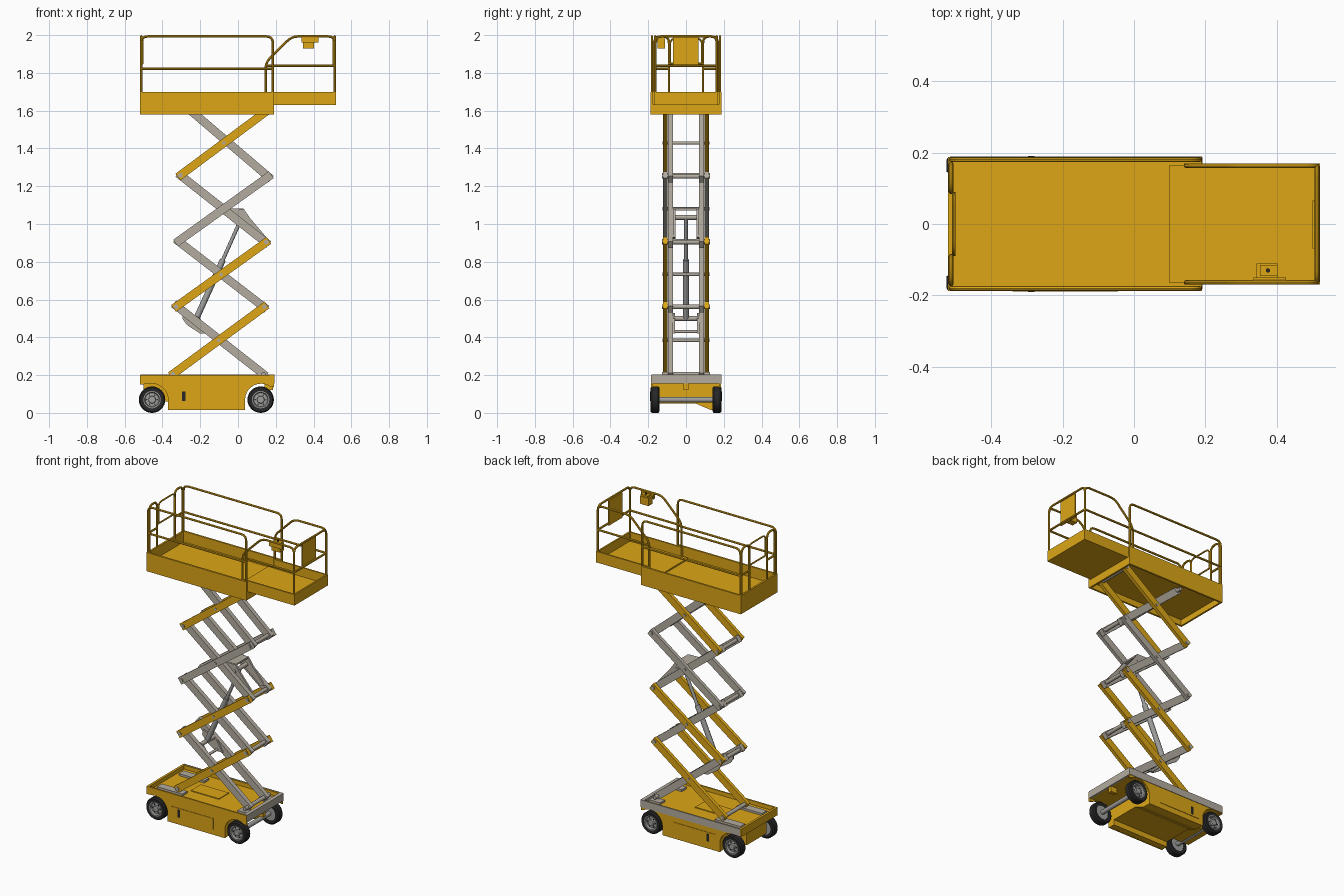
import bpy, bmesh
from math import sin, cos, pi, radians, atan2
from mathutils import Vector, Matrix

if "Cube" in bpy.data.objects:
    bpy.data.objects.remove(bpy.data.objects["Cube"])


def material(name, rgb):
    m = bpy.data.materials.new(name)
    m.diffuse_color = (*rgb, 1)
    m.use_nodes = True
    m.node_tree.nodes["Principled BSDF"].inputs["Base Color"].default_value = m.diffuse_color
    return m


YELLOW = material("yellow_paint", (0.72, 0.38, 0.008))
GREY = material("grey_paint", (0.45, 0.41, 0.35))
DARK = material("tyre_rubber", (0.02, 0.02, 0.022))
STEEL = material("steel", (0.35, 0.35, 0.34))


def finish(name, bm, mat, smooth=False):
    bmesh.ops.recalc_face_normals(bm, faces=bm.faces)
    me = bpy.data.meshes.new(name)
    bm.to_mesh(me)
    bm.free()
    ob = bpy.data.objects.new(name, me)
    bpy.context.collection.objects.link(ob)
    me.materials.append(mat)
    if smooth:
        shade(ob)
    return ob


def shade(ob):
    bpy.ops.object.select_all(action='DESELECT')
    ob.select_set(True)
    bpy.context.view_layer.objects.active = ob
    bpy.ops.object.shade_smooth_by_angle(angle=radians(35))


def boxes(name, mat, *ranges):
    bm = bmesh.new()
    for x0, x1, y0, y1, z0, z1 in ranges:
        c = Vector(((x0 + x1) / 2, (y0 + y1) / 2, (z0 + z1) / 2))
        bmesh.ops.create_cube(bm, size=1, matrix=Matrix.Translation(c) @ Matrix.Diagonal((x1 - x0, y1 - y0, z1 - z0, 1)))
    return finish(name, bm, mat)


def prism(name, mat, pts, axis, *spans):
    # extrudes an outline: axis 'y' takes (x, z) points, axis 'x' takes (y, z)
    bm = bmesh.new()
    for a, b in spans:
        put = (lambda p, d: (p[0], d, p[1])) if axis == 'y' else (lambda p, d: (d, p[0], p[1]))
        f = bm.faces.new([bm.verts.new(put(p, a)) for p in pts])
        g = bmesh.ops.extrude_face_region(bm, geom=[f])
        move = Vector(put((0, 0), b - a))
        bmesh.ops.translate(bm, vec=move, verts=[v for v in g['geom'] if isinstance(v, bmesh.types.BMVert)])
        if f.is_valid is False or all(f not in e.link_faces for e in f.edges):
            bm.faces.new([bm.verts.new(put(p, a)) for p in pts])
    return finish(name, bm, mat)


def rods(name, mat, *items, seg=16):
    bm = bmesh.new()
    for p, q, r in items:
        p, q = Vector(p), Vector(q)
        rot = (q - p).to_track_quat('Z', 'Y').to_matrix().to_4x4()
        bmesh.ops.create_cone(bm, cap_ends=True, segments=seg, radius1=r, radius2=r,
                              depth=(q - p).length, matrix=Matrix.Translation((p + q) / 2) @ rot)
    return finish(name, bm, mat, True)


def rails(name, paths, r=0.0065, bend=0.035):
    # bent tube: interior corners of each path are rounded
    cu = bpy.data.curves.new(name, 'CURVE')
    cu.dimensions, cu.bevel_depth, cu.bevel_resolution, cu.use_fill_caps = '3D', r, 2, True
    for path in paths:
        P = [Vector(p) for p in path]
        out = [P[0]]
        for a, b, c in zip(P, P[1:], P[2:]):
            s, e = b + (a - b).normalized() * bend, b + (c - b).normalized() * bend
            out += [s * (1 - t) ** 2 + b * 2 * t * (1 - t) + e * t * t for t in (i / 6 for i in range(7))]
        out.append(P[-1])
        sp = cu.splines.new('POLY')
        sp.points.add(len(out) - 1)
        for pt, v in zip(sp.points, out):
            pt.co = (*v, 1)
    ob = bpy.data.objects.new(name, cu)
    bpy.context.collection.objects.link(ob)
    cu.materials.append(YELLOW)
    bpy.ops.object.select_all(action='DESELECT')
    ob.select_set(True)
    bpy.context.view_layer.objects.active = ob
    bpy.ops.object.convert(target='MESH')
    shade(bpy.context.object)


def lathe(name, mat, prof, centre, side):
    # spins a (radius, outward y) outline about the wheel axis
    bm = bmesh.new()
    vs = [bm.verts.new((r, side * y, 0)) for r, y in prof]
    es = [bm.edges.new(e) for e in zip(vs, vs[1:])]
    bmesh.ops.spin(bm, geom=vs + es, cent=(0, 0, 0), axis=(0, 1, 0), angle=2 * pi, steps=32, use_duplicate=False)
    bmesh.ops.remove_doubles(bm, verts=bm.verts, dist=1e-5)
    bmesh.ops.translate(bm, vec=centre, verts=bm.verts)
    finish(name, bm, mat, True)


# wheels
WX = (-0.455, 0.12)
for x in WX:
    for s in (-1, 1):
        c = (x, 0, 0.07)
        lathe("tyre", DARK, [(0.045, 0.142), (0.062, 0.14), (0.07, 0.147), (0.07, 0.18), (0.064, 0.188), (0.045, 0.186)], c, s)
        lathe("wheel_rim", STEEL, [(0, 0.145), (0.045, 0.145), (0.046, 0.187), (0.04, 0.187), (0.036, 0.174), (0.02, 0.176),
                                   (0.018, 0.187), (0, 0.188)], c, s)
        rods("wheel_bolts", DARK, *[((x + 0.028 * cos(a), s * 0.172, 0.07 + 0.028 * sin(a)), (x + 0.028 * cos(a), s * 0.179, 0.07 + 0.028 * sin(a)), 0.004)
                                    for a in (i * pi / 3 for i in range(6))], seg=6)
rods("axles", STEEL, *[((x, -0.15, 0.07), (x, 0.15, 0.07), 0.014) for x in WX])


# chassis side plates with wheel arches
def arch(cx, a0, a1):
    return [(cx + 0.085 * cos(radians(a0 + (a1 - a0) * i / 8)), 0.07 + 0.085 * sin(radians(a0 + (a1 - a0) * i / 8))) for i in range(9)]


side = [(-0.52, 0.2), (0.19, 0.2), (0.19, 0.135)] + arch(0.122, 55, 180) + [(0.037, 0.015), (-0.37, 0.015)] + arch(-0.455, 0, 100) + [(-0.52, 0.15)]
prism("chassis_sides", YELLOW, side, 'y', (-0.186, -0.176), (0.176, 0.186))
prism("chassis_body", YELLOW, [(-0.178, 0.17), (-0.178, 0.016), (-0.14, 0.016), (-0.14, 0.05), (0.05, 0.05), (0.13, 0.016), (0.178, 0.016), (0.178, 0.17)],
      'x', (-0.369, 0.036))
boxes("chassis_deck", YELLOW, (-0.515, 0.18, -0.178, 0.178, 0.155, 0.175), (-0.52, -0.505, -0.18, 0.18, 0.15, 0.2),
      (-0.5, -0.36, -0.1, 0.1, 0.06, 0.16), (-0.3, -0.1, -0.05, 0.05, 0.17, 0.18))
boxes("chassis_end_beam", GREY, (0.168, 0.192, -0.182, 0.188, 0.155, 0.202), (-0.515, 0.19, 0.183, 0.189, 0.155, 0.202))
boxes("towing_lug", YELLOW, (0.14, 0.185, -0.012, 0.012, 0.12, 0.16))
boxes("arm_guides", GREY, *[(x0, x1, s * 0.11 - 0.025, s * 0.11 + 0.025, 0.172, 0.188) for s in (-1, 1) for x0, x1 in ((-0.48, -0.3), (0.09, 0.17))])
for s in (-1, 1):
    y = s * 0.187
    boxes("service_door", YELLOW, (-0.34, -0.045, y - 0.002, y + 0.002, 0.05, 0.12))
    boxes("door_latch", DARK, (-0.297, -0.278, s * 0.188 - 0.002, s * 0.188 + 0.002, 0.062, 0.112))

# scissor stack: (start, end) of outer rising arms and inner falling arms
RISING = [((-0.345, 0.205), (0.14, 0.562)), ((-0.328, 0.562), (0.15, 0.904)), ((-0.317, 0.908), (0.163, 1.252)), ((-0.305, 1.258), (0.155, 1.6))]
FALLING = [((-0.328, 0.568), (0.135, 0.205)), ((-0.317, 0.91), (0.14, 0.558)), ((-0.305, 1.258), (0.15, 0.9)), ((-0.25, 1.6), (0.163, 1.248))]


def arms(name, mat, p, q, y0, y1):
    d = (Vector(q) - Vector(p)).normalized()
    n = Vector((-d.y, d.x)) * 0.022
    a, b = Vector(p) - d * 0.016, Vector(q) + d * 0.016
    prism(name, mat, [a + n, a - n, b - n, b + n], 'y', (-y1, -y0), (y0, y1))


for i, (p, q) in enumerate(RISING):
    arms("outer_scissor_arm", GREY if i == 2 else YELLOW, p, q, 0.099, 0.121)
for p, q in FALLING:
    arms("inner_scissor_arm", GREY, p, q, 0.068, 0.096)

# pivot pins and cross tubes
rods("centre_pivots", GREY, *[(((p[0] + q[0]) / 2, -0.125, (p[1] + q[1]) / 2), ((p[0] + q[0]) / 2, 0.125, (p[1] + q[1]) / 2), 0.009) for p, q in RISING])
rods("end_cross_tubes", GREY, *[((p[0], -0.126, p[1]), (p[0], 0.126, p[1]), 0.012)
                                for p in [a[1] for a in RISING] + [a[0] for a in RISING] + [FALLING[3][0], FALLING[0][1]]])

# lift cylinder and its brackets
rods("lift_cylinder", STEEL, ((-0.22, 0, 0.5), (-0.08, 0, 0.81), 0.016), ((-0.08, 0, 0.81), (0.02, 0, 1.035), 0.01))
rods("cylinder_pins", GREY, ((-0.22, -0.07, 0.5), (-0.22, 0.07, 0.5), 0.013), ((0.02, -0.07, 1.035), (0.02, 0.07, 1.035), 0.013),
     ((-0.19, -0.07, 0.43), (-0.19, 0.07, 0.43), 0.008))
prism("lower_bracket", GREY, [(-0.29, 0.53), (-0.295, 0.5), (-0.27, 0.465), (-0.2, 0.42), (-0.15, 0.42), (-0.2, 0.5)], 'y', (-0.068, -0.058), (0.058, 0.068))
prism("upper_bracket", GREY, [(-0.06, 1.07), (-0.04, 1.082), (0.03, 1.08), (0.065, 1.03), (0.15, 0.93), (0.12, 0.92)], 'y', (-0.068, -0.055), (0.055, 0.068))
boxes("upper_bracket_plate", GREY, (-0.05, 0.03, -0.06, 0.06, 1.072, 1.082))

# platform floors and toe boards
boxes("main_platform", YELLOW, (-0.515, 0.185, -0.18, 0.18, 1.618, 1.632), (-0.52, 0.19, -0.187, -0.175, 1.58, 1.7), (-0.52, 0.19, 0.175, 0.187, 1.58, 1.7),
      (-0.52, -0.508, -0.187, 0.187, 1.58, 1.7), (0.178, 0.19, -0.187, 0.187, 1.58, 1.632))
boxes("extension_platform", YELLOW, (0.1, 0.515, -0.165, 0.165, 1.63, 1.642), (0.14, 0.52, -0.17, -0.16, 1.63, 1.7),
      (0.14, 0.52, 0.16, 0.17, 1.63, 1.7), (0.51, 0.52, -0.17, 0.17, 1.63, 1.7))

# guard rails
T = 1.993
for y in (-0.18, 0.18):
    rails("main_side_rail", [[(-0.512, y, 1.68), (-0.512, y, T), (0.184, y, T), (0.184, y, 1.68)], [(-0.512, y, 1.822), (0.184, y, 1.822)]])
for y in (-0.163, 0.163):
    rails("extension_side_rail", [[(0.146, y, 1.64), (0.146, y, 1.855), (0.285, y, T), (0.512, y, T), (0.512, y, 1.64)],
                                  [(0.146, y, 1.838), (0.512, y, 1.838)]])
rails("extension_end_rail", [[(0.512, -0.163, 1.64), (0.512, -0.163, T), (0.512, 0.163, T), (0.512, 0.163, 1.64)],
                             [(0.512, -0.163, 1.838), (0.512, 0.163, 1.838)]])
rails("entry_end_rails", [[(-0.512, s * 0.168, 1.68), (-0.512, s * 0.168, T), (-0.512, s * 0.09, T), (-0.512, s * 0.09, 1.68)] for s in (-1, 1)]
      + [[(-0.512, s * 0.168, 1.822), (-0.512, s * 0.09, 1.822)] for s in (-1, 1)])
rails("entry_gate", [[(-0.505, -0.085, 1.85), (-0.505, -0.085, T - 0.01), (-0.505, 0.085, T - 0.01), (-0.505, 0.085, 1.85)],
                     [(-0.505, -0.09, 1.85), (-0.505, 0.09, 1.85)]], 0.005)

# document panel and control box
boxes("notice_panel", YELLOW, (0.5, 0.506, -0.068, 0.066, 1.83, 1.992))
boxes("control_box", YELLOW, (0.343, 0.402, -0.15, -0.11, 1.93, 1.98), (0.352, 0.402, -0.145, -0.115, 1.975, 1.99), (0.335, 0.425, -0.162, -0.15, 1.96, 1.992))
rods("control_lever", DARK, ((0.375, -0.13, 1.985), (0.375, -0.13, 1.998), 0.006))
